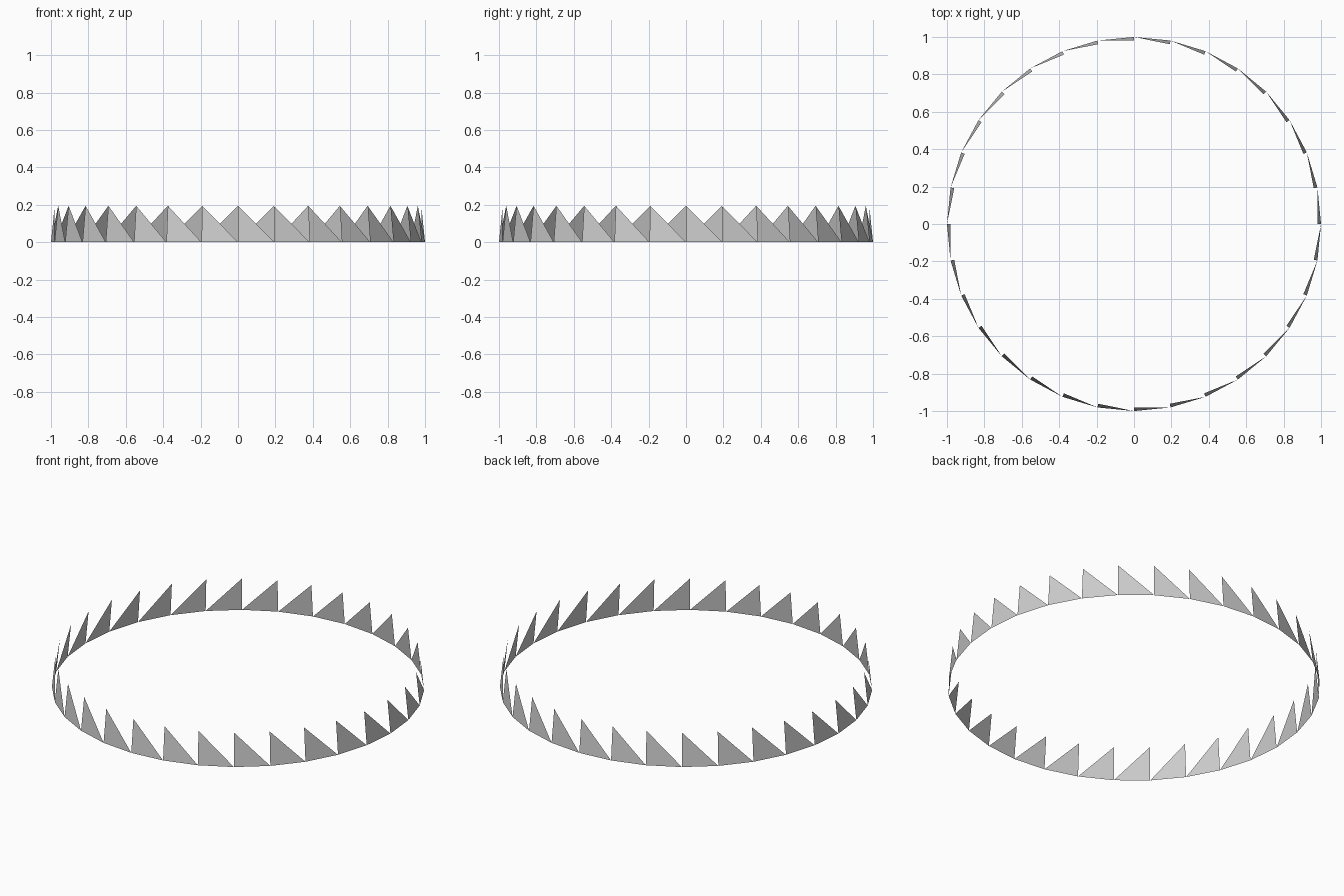
import bpy, bmesh
from math import cos, sin, tau

if "Cube" in bpy.data.objects:
    bpy.data.objects.remove(bpy.data.objects["Cube"])

TEETH = 32
HEIGHT = 0.195
TIP_RADIUS = 0.98


def ring_point(bm, i, radius, z):
    a = tau * i / TEETH
    return bm.verts.new((radius * cos(a), radius * sin(a), z))


bm = bmesh.new()
# base ring and slightly inward-leaning tips
base = [ring_point(bm, i, 1.0, 0.0) for i in range(TEETH)]
tips = [ring_point(bm, i, TIP_RADIUS, HEIGHT) for i in range(TEETH)]

# one right-angled tooth per ring segment
for i in range(TEETH):
    bm.faces.new((base[i], base[(i + 1) % TEETH], tips[i]))

mesh = bpy.data.meshes.new("saw_tooth_ring")
bm.to_mesh(mesh)
bm.free()
ring = bpy.data.objects.new("saw_tooth_ring", mesh)
bpy.context.collection.objects.link(ring)
